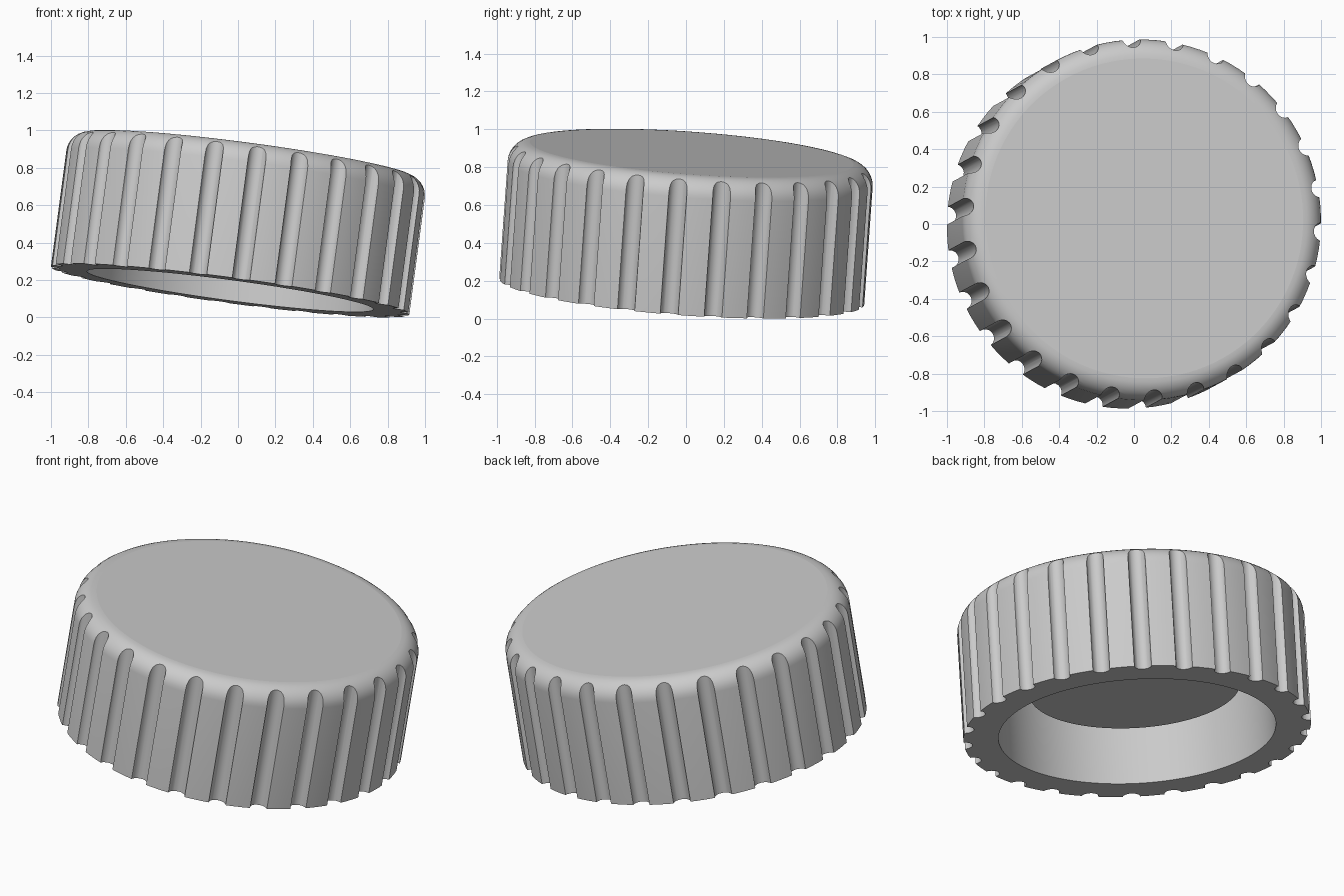
import bpy, bmesh
from math import sin, cos, pi, radians
from mathutils import Matrix, Vector

cube = bpy.data.objects.get("Cube")
if cube:
    bpy.data.objects.remove(cube, do_unlink=True)

RADIUS, HEIGHT, FILLET = 0.967, 0.737, 0.11
BORE_RADIUS, BORE_DEPTH = 0.772, 0.55
PLUG_RADIUS, PLUG_DEPTH = 0.587, 0.257
GROOVES, GROOVE_RADIUS, PHASE = 26, 0.048, radians(10.15)
STEP = 2 * pi / GROOVES
SEGMENTS = GROOVES * 4

grey = bpy.data.materials.new("plain grey")
grey.use_nodes = True
colour = (0.6, 0.6, 0.6, 1)
grey.diffuse_color = colour
grey.node_tree.nodes["Principled BSDF"].inputs["Base Color"].default_value = colour


def add_object(name, bm):
    bmesh.ops.recalc_face_normals(bm, faces=bm.faces)
    mesh = bpy.data.meshes.new(name)
    bm.to_mesh(mesh)
    bm.free()
    mesh.materials.append(grey)
    obj = bpy.data.objects.new(name, mesh)
    bpy.context.collection.objects.link(obj)
    return obj


# Cap: profile from the central plug, through the bore, round the rim to the top
profile = [(PLUG_RADIUS, PLUG_DEPTH), (PLUG_RADIUS, BORE_DEPTH),
           (BORE_RADIUS, BORE_DEPTH), (BORE_RADIUS, 0), (RADIUS, 0)]
for i in range(9):
    a = i / 8 * pi / 2
    profile.append((RADIUS - FILLET + FILLET * cos(a),
                    HEIGHT - FILLET + FILLET * sin(a)))

bm = bmesh.new()
rings = []
for r, z in profile:
    rings.append([bm.verts.new((r * cos(PHASE + (k + 0.5) * 2 * pi / SEGMENTS),
                                r * sin(PHASE + (k + 0.5) * 2 * pi / SEGMENTS), z))
                  for k in range(SEGMENTS)])
for low, high in zip(rings, rings[1:]):
    for k in range(SEGMENTS):
        n = (k + 1) % SEGMENTS
        bm.faces.new((low[k], low[n], high[n], high[k]))
bm.faces.new(rings[0])
bm.faces.new(rings[-1])
cap = add_object("ribbed_cap", bm)

# Grip grooves: a ring of upright round cutters
bm = bmesh.new()
for k in range(GROOVES):
    a = PHASE + k * STEP
    place = Matrix.Translation((RADIUS * cos(a), RADIUS * sin(a), HEIGHT / 2))
    bmesh.ops.create_cone(bm, cap_ends=True, segments=20, radius1=GROOVE_RADIUS,
                          radius2=GROOVE_RADIUS, depth=HEIGHT * 1.4,
                          matrix=place @ Matrix.Rotation(a + 0.05, 4, 'Z'))
cutter = add_object("groove_cutter", bm)
cutter.hide_render = True

cut = cap.modifiers.new("grooves", 'BOOLEAN')
cut.operation = 'DIFFERENCE'
cut.solver = 'EXACT'
cut.object = cutter

bpy.ops.object.select_all(action='DESELECT')
cap.select_set(True)
bpy.context.view_layer.objects.active = cap
bpy.ops.object.modifier_apply(modifier=cut.name)
bpy.data.objects.remove(cutter, do_unlink=True)
bpy.ops.object.shade_smooth_by_angle(angle=radians(30))

# Keep the level faces truly flat
for face in cap.data.polygons:
    if abs(face.normal.z) > 0.999:
        face.use_smooth = False

# Lean the cap over, resting on the edge of its rim
axis = Vector((0.1315, 0.0712, 0.9888)).normalized()
cap.rotation_mode = 'QUATERNION'
cap.rotation_quaternion = Vector((0, 0, 1)).rotation_difference(axis)
cap.location = (-0.042, -0.0225, 0.1446)
